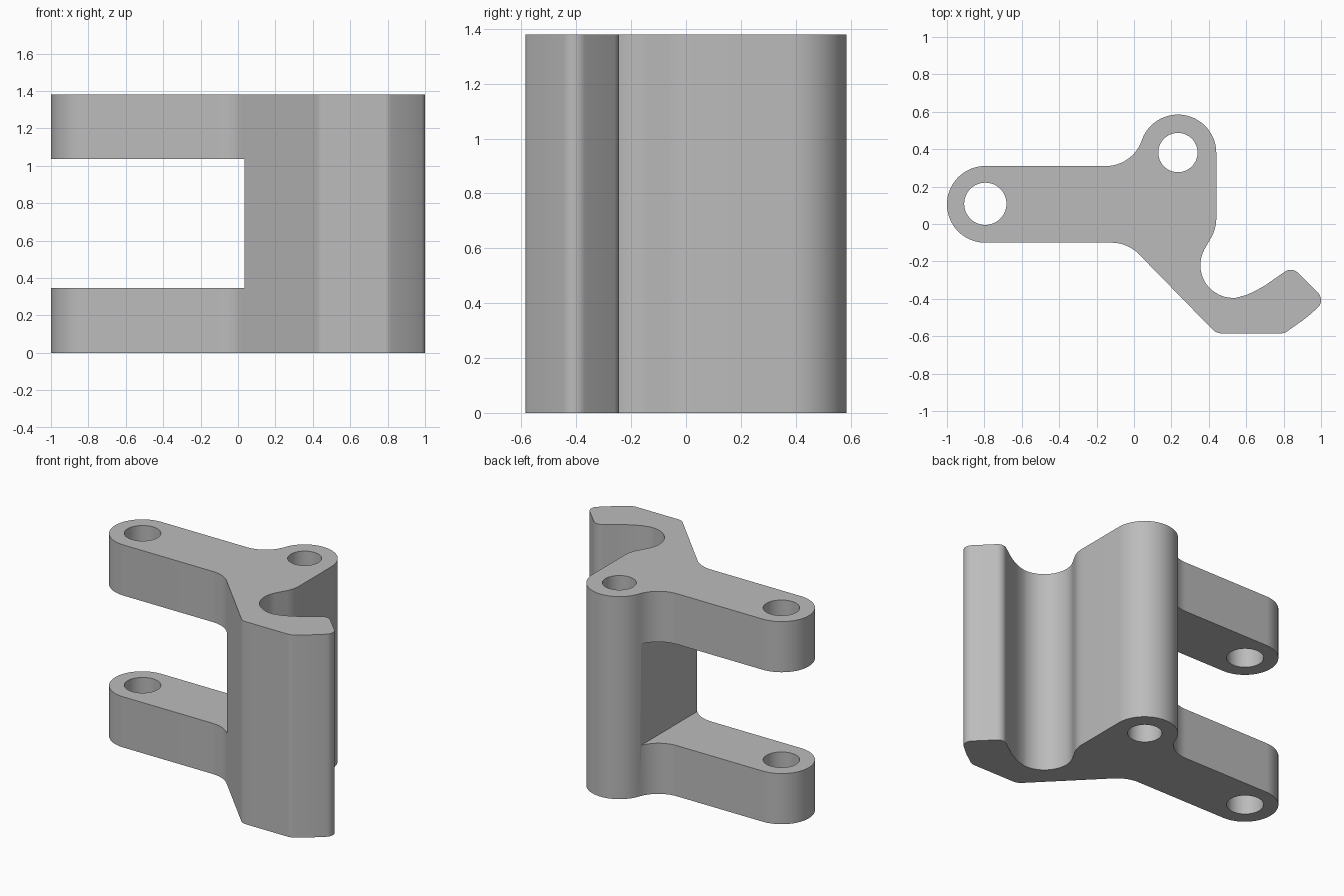
import bpy
import bmesh
from math import radians, cos, sin

cube = bpy.data.objects.get("Cube")
if cube:
    bpy.data.objects.remove(cube, do_unlink=True)

HEIGHT = 1.38
R = 0.205

grey = bpy.data.materials.new("plain grey")
grey.use_nodes = True
colour = (0.5, 0.5, 0.5, 1)
grey.diffuse_color = colour
grey.node_tree.nodes["Principled BSDF"].inputs["Base Color"].default_value = colour


def arc(cx, cy, r, start, end, steps=12):
    angles = [radians(start + (end - start) * i / steps) for i in range(steps + 1)]
    return [(cx + r * cos(a), cy + r * sin(a)) for a in angles]


def prism(name, outline, z0, z1):
    """Extrude a closed outline upwards into a solid."""
    bm = bmesh.new()
    face = bm.faces.new([bm.verts.new((x, y, z0)) for x, y in outline])
    top = bmesh.ops.extrude_face_region(bm, geom=[face])["geom"]
    bmesh.ops.translate(bm, vec=(0, 0, z1 - z0),
                        verts=[v for v in top if isinstance(v, bmesh.types.BMVert)])
    bmesh.ops.recalc_face_normals(bm, faces=bm.faces)
    mesh = bpy.data.meshes.new(name)
    bm.to_mesh(mesh)
    bm.free()
    mesh.materials.append(grey)
    obj = bpy.data.objects.new(name, mesh)
    bpy.context.collection.objects.link(obj)
    return obj


# Bracket outline, clockwise from the rounded arm end
outline = arc(-0.795, 0.105, R, 270, 90, 32)            # arm end
outline += arc(-0.15, 0.512, 0.202, -90, -19)           # fillet into boss
outline += arc(0.235, 0.38, R, 161, 0, 32)[1:]          # pivot boss
outline += arc(0.235, 0.03, R, 0, -28, 8)               # shoulder
outline += arc(0.53, -0.22, 0.175, 152, 275, 28)        # hook hollow
outline += [(0.6, -0.38), (0.65, -0.357), (0.7, -0.329), (0.75, -0.294)]
outline += arc(0.838, -0.3, 0.055, 130, 45, 10)         # hook tip
outline += arc(0.945, -0.407, 0.055, 45, -48, 10)       # outer corner
outline += [(0.94, -0.485), (0.9, -0.517), (0.86, -0.545)]
outline += arc(0.785, -0.525, 0.06, -58, -90, 6)        # lower corner
outline += arc(0.47, -0.515, 0.07, -90, -135, 8)        # heel
outline += arc(-0.12, -0.305, R, 45, 90)                # fillet into arm
bracket = prism("hooked_bracket", outline, 0, HEIGHT)

# Cutters: gap between the two arms, and the pin holes
cutters = [
    prism("arm_gap_cutter", [(-1.2, -0.9), (0.035, -0.9), (0.035, 0.9), (-1.2, 0.9)],
          HEIGHT / 4, HEIGHT * 3 / 4),
    prism("arm_hole_cutter", arc(-0.795, 0.108, 0.113, 0, 360, 48)[:-1], -0.1, HEIGHT + 0.1),
    prism("boss_hole_cutter", arc(0.235, 0.382, 0.105, 0, 360, 48)[:-1], -0.1, HEIGHT + 0.1),
]
bpy.ops.object.select_all(action="DESELECT")
bpy.context.view_layer.objects.active = bracket
bracket.select_set(True)
for cutter in cutters:
    mod = bracket.modifiers.new("cut", "BOOLEAN")
    mod.operation = "DIFFERENCE"
    mod.solver = "EXACT"
    mod.object = cutter
    bpy.ops.object.modifier_apply(modifier=mod.name)
    bpy.data.objects.remove(cutter, do_unlink=True)

bpy.ops.object.shade_smooth_by_angle(angle=radians(30))
